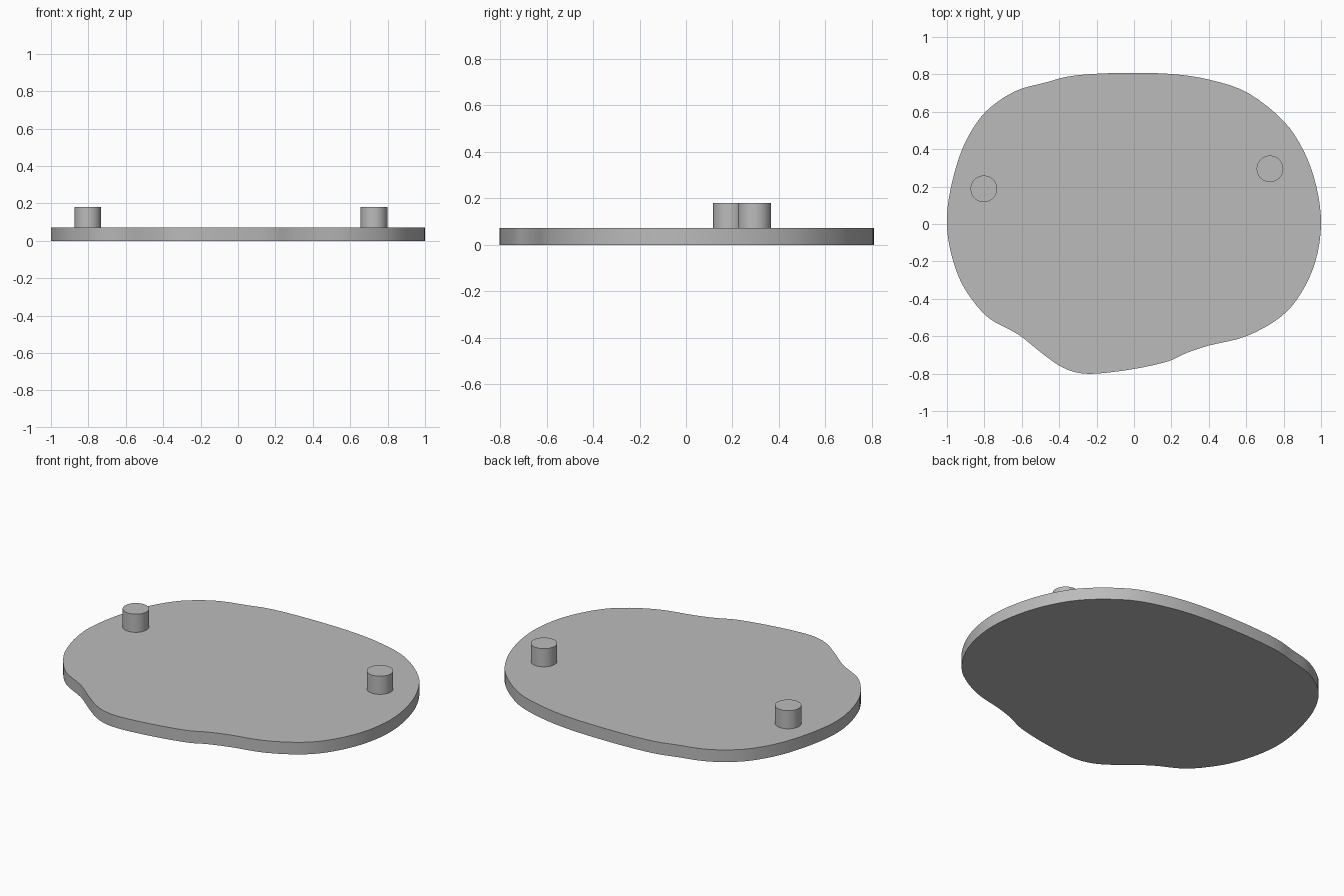
import bpy
import bmesh
import math
from mathutils import Vector

cube = bpy.data.objects.get("Cube")
if cube:
    bpy.data.objects.remove(cube, do_unlink=True)

PLATE_TOP = 0.072
PEG_TOP = 0.18
PEG_RADIUS = 0.071
STEPS = 4

# Single plain grey
grey = bpy.data.materials.new("plain_grey")
grey.use_nodes = True
colour = (0.5, 0.5, 0.5, 1)
grey.diffuse_color = colour
grey.node_tree.nodes["Principled BSDF"].inputs["Base Color"].default_value = colour

# Control points of the plate edge, counterclockwise from the +x side
OUTLINE = [
    (1, 0), (.975, .2), (.91, .385), (.8, .55), (.61, .7), (.41, .77),
    (.2, .802), (-.05, .808), (-.25, .8), (-.37, .785), (-.47, .757),
    (-.61, .72), (-.72, .66), (-.82, .57), (-.91, .42), (-.97, .235),
    (-1, .05), (-.99, -.1), (-.95, -.25), (-.89, -.37), (-.78, -.5),
    (-.62, -.59), (-.5, -.685), (-.4, -.757), (-.31, -.793), (-.2, -.8),
    (0, -.775), (.18, -.735), (.28, -.69), (.4, -.65), (.6, -.6),
    (.78, -.5), (.89, -.375), (.97, -.2),
]


def smooth_loop(points, steps):
    """Closed Catmull-Rom curve through the control points."""
    pts = [Vector(p) for p in points]
    count = len(pts)
    result = []
    for i in range(count):
        a, b, c, d = (pts[(i + k) % count] for k in (-1, 0, 1, 2))
        for s in range(steps):
            t = s / steps
            result.append(b + (c - a) * t / 2
                          + (a - b * 2.5 + c * 2 - d / 2) * t ** 2
                          + (b * 1.5 - a / 2 - c * 1.5 + d / 2) * t ** 3)
    return result


def extruded(name, loop, bottom, top):
    """Flat-capped solid from a counterclockwise loop."""
    bm = bmesh.new()
    face = bm.faces.new([bm.verts.new((p.x, p.y, bottom)) for p in loop])
    ext = bmesh.ops.extrude_face_region(bm, geom=[face], use_keep_orig=True)
    raised = [g for g in ext["geom"] if isinstance(g, bmesh.types.BMVert)]
    bmesh.ops.translate(bm, verts=raised, vec=(0, 0, top - bottom))
    bmesh.ops.recalc_face_normals(bm, faces=bm.faces)
    mesh = bpy.data.meshes.new(name)
    bm.to_mesh(mesh)
    bm.free()
    mesh.materials.append(grey)
    obj = bpy.data.objects.new(name, mesh)
    bpy.context.collection.objects.link(obj)
    bpy.ops.object.select_all(action="DESELECT")
    obj.select_set(True)
    bpy.context.view_layer.objects.active = obj
    bpy.ops.object.shade_smooth_by_angle(angle=math.radians(30))
    return obj


def circle(x, y, radius, sides=64):
    angles = [math.tau * i / sides for i in range(sides)]
    return [Vector((x + radius * math.cos(a), y + radius * math.sin(a))) for a in angles]


# Base plate and the two round pegs standing on it
extruded("base_plate", smooth_loop(OUTLINE, STEPS), 0, PLATE_TOP)
for name, x, y in (("right_peg", -.803, .188), ("left_peg", .727, .295)):
    extruded(name, circle(x, y, PEG_RADIUS), PLATE_TOP, PEG_TOP)
